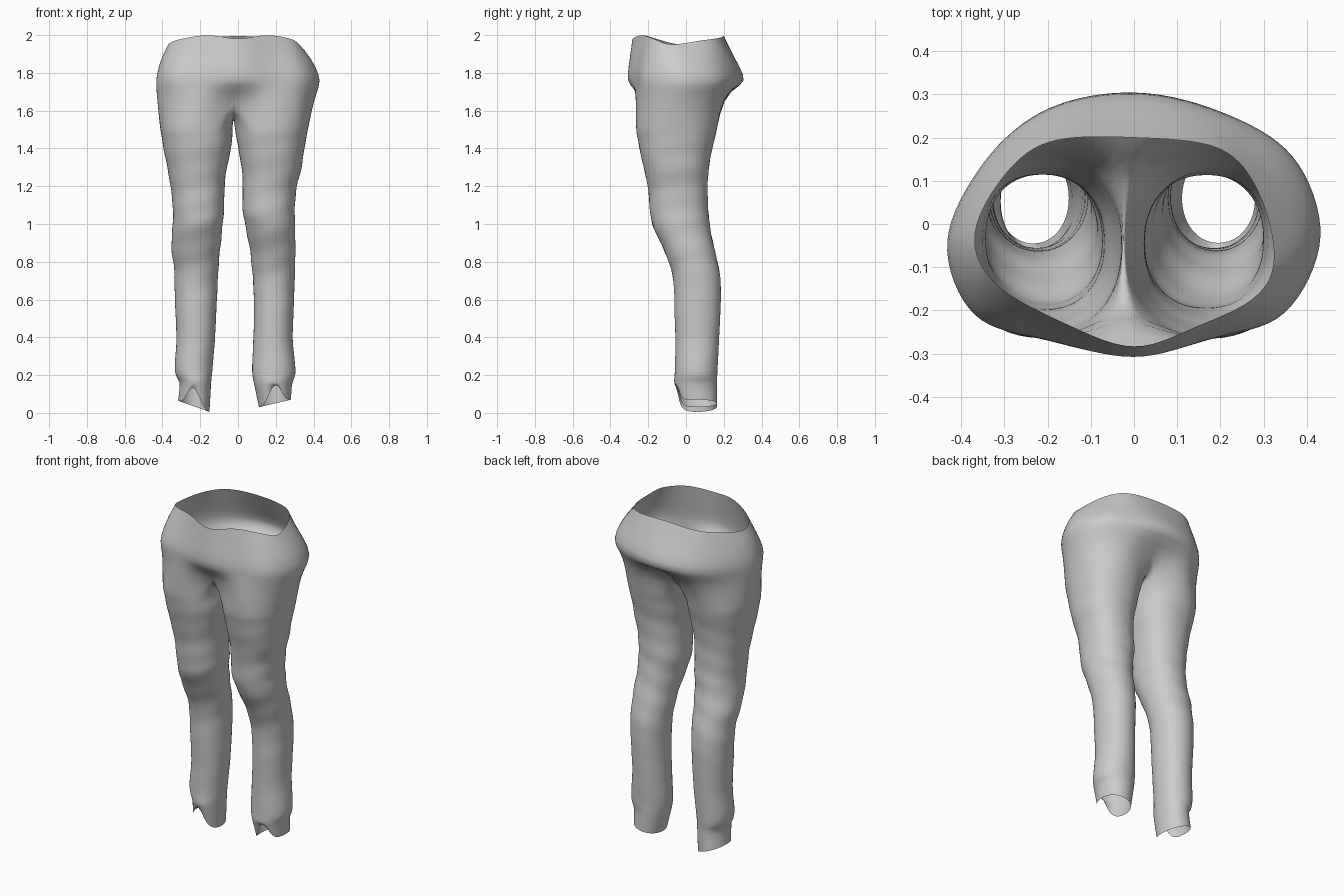
import bpy, bmesh, math
from mathutils import Vector

if "Cube" in bpy.data.objects:
    bpy.data.objects.remove(bpy.data.objects["Cube"])

SUB, INNER = 4, 8            # samples per hip control span, faces along the inseam
HALF = 6 * SUB               # faces on the outer arc of each leg

# Hip cross-sections: front centre, right side, back centre, left side
RIM = [(0, -.285), (.15, -.235), (.28, -.17), (.325, -.08), (.29, .07), (.2, .175),
       (0, .2), (-.2, .19), (-.31, .1), (-.37, -.03), (-.32, -.14), (-.16, -.23)]
RIM_Z = [1.98, 2.0, 1.98, 1.95, 1.97, 1.985, 1.995, 1.985, 1.97, 1.95, 1.975, 2.0]
WIDE = [(0, -.312), (.18, -.268), (.35, -.21), (.435, -.03), (.37, .16), (.2, .265),
        (0, .312), (-.2, .272), (-.345, .15), (-.435, -.04), (-.37, -.215), (-.2, -.272)]
TUCK = [(-.02, -.21), (.17, -.268), (.34, -.2), (.405, -.04), (.34, .12), (.19, .195),
        (-.01, .15), (-.19, .2), (-.35, .11), (-.43, -.04), (-.37, -.19), (-.2, -.268)]

# Legs: z, left outer x, left inner x, right outer x, right inner x, front y, back y
LEG = [(1.5, -.412, -.028, .372, -.016, -.265, .165),
       (1.4, -.395, -.035, .352, .0, -.247, .14),
       (1.3, -.375, -.058, .338, .018, -.225, .122),
       (1.2, -.358, -.07, .312, .025, -.203, .115),
       (1.1, -.346, -.072, .302, .022, -.193, .117),
       (1.0, -.346, -.08, .302, .036, -.18, .125),
       (.88, -.354, -.092, .305, .06, -.125, .148),
       (.78, -.34, -.102, .303, .072, -.085, .172),
       (.68, -.337, -.107, .3, .08, -.065, .185),
       (.54, -.332, -.114, .295, .085, -.062, .183),
       (.38, -.326, -.122, .29, .08, -.056, .175),
       (.22, -.336, -.136, .306, .074, -.06, .167),
       (.15, -.305, -.142, .285, .085, -.062, .163),
       (.05, -.318, -.15, .28, .11, -.045, .165)]


def catmull(p0, p1, p2, p3, t):
    return tuple(.5 * (2 * b + (c - a) * t + (2 * a - 5 * b + 4 * c - d) * t * t
                       + (3 * b - a - 3 * c + d) * t ** 3)
                 for a, b, c, d in zip(p0, p1, p2, p3))


def closed_ring(points):
    n = len(points)
    return [catmull(*(points[(i + k) % n] for k in (-1, 0, 1, 2)), j / SUB)
            for i in range(n) for j in range(SUB)]


def open_rows(rows, sub):
    last = len(rows) - 1
    out = [catmull(*(rows[min(max(i + k, 0), last)] for k in (-1, 0, 1, 2)), j / sub)
           for i in range(last) for j in range(sub)]
    return out + [rows[-1]]


def bridge(bm, a, b, closed=True):
    n = len(a)
    for i in range(n if closed else n - 1):
        j = (i + 1) % n
        bm.faces.new((a[i], a[j], b[j], b[i]))


def leg_ring(bm, row, side, is_hem):
    z, lo, li, ro, ri, yf, yb = row
    out, inn = (ro, ri) if side > 0 else (lo, li)
    cx, cy = (out + inn) / 2, (yf + yb) / 2
    a, b = abs(out - inn) / 2, (yb - yf) / 2
    start = math.radians(50)
    angles = [start + (2 * math.pi - 2 * start) * i / HALF for i in range(HALF + 1)]
    angles += [-start + 2 * start * i / INNER for i in range(1, INNER)]
    boxy = .9 if z > 1 else .97
    verts = []
    for t in angles:
        c, s = math.cos(t), math.sin(t)
        # soft cloth wrinkles, strongest at the knees and ankles
        fold = .008 + .012 * math.exp(-((z - .95) / .17) ** 2)
        k = 1 + fold * math.sin(46 * z + 2.2 * math.sin(t + side) + side)
        x = cx - side * a * k * math.copysign(abs(c) ** boxy, c)
        y = cy - b * k * math.copysign(abs(s) ** boxy, s)
        zz = z
        if is_hem:
            # hem notched at the front, dipping at the inner back
            zz = (.035 if side < 0 else .05) + .1 * math.exp(-((t - 1.6) / .5) ** 2)
            zz -= .03 * c if side < 0 else .02 * c
        verts.append(bm.verts.new((x, y, zz)))
    return verts


bm = bmesh.new()

# Waist and seat
mid = [(r[0] * .42 + w[0] * .58, r[1] * .5 + w[1] * .5, 1.88) for r, w in zip(RIM, WIDE)]
sections = [[(*p, z) for p, z in zip(RIM, RIM_Z)], mid,
            [(*p, 1.785) for p in WIDE], [(p[0], p[1] * .985, 1.735) for p in WIDE],
            [(*p, 1.665) for p in TUCK]]
rings = [[bm.verts.new(p) for p in closed_ring(s)] for s in sections]
for upper, lower in zip(rings, rings[1:]):
    bridge(bm, upper, lower)

# Crotch seam shared by both legs, from back centre to front centre
base = rings[-1]
front, back = base[0].co, base[HALF].co
seam = []
for i in range(1, INNER):
    p = Vector(back).lerp(front, i / INNER)
    p.z -= .09 * math.sin(math.pi * i / INNER)
    p.x -= .01 * math.sin(math.pi * i / INNER)
    seam.append(bm.verts.new(p))

# Legs
rows = open_rows(LEG, 3)
for side in (1, -1):
    previous = [base[(side * i) % (2 * HALF)] for i in range(HALF + 1)] + seam
    for r in rows:
        ring = leg_ring(bm, r, side, r is rows[-1])
        if r[0] < .15 and r is not rows[-1]:
            for v in ring:
                bm.verts.remove(v)
            continue
        bridge(bm, previous, ring)
        previous = ring

bmesh.ops.recalc_face_normals(bm, faces=bm.faces)
mesh = bpy.data.meshes.new("trousers")
bm.to_mesh(mesh)
bm.free()
trousers = bpy.data.objects.new("trousers", mesh)
bpy.context.collection.objects.link(trousers)
for poly in mesh.polygons:
    poly.use_smooth = True
trousers.modifiers.new("smooth_cloth", 'SUBSURF').levels = 1
trousers.modifiers["smooth_cloth"].render_levels = 1
